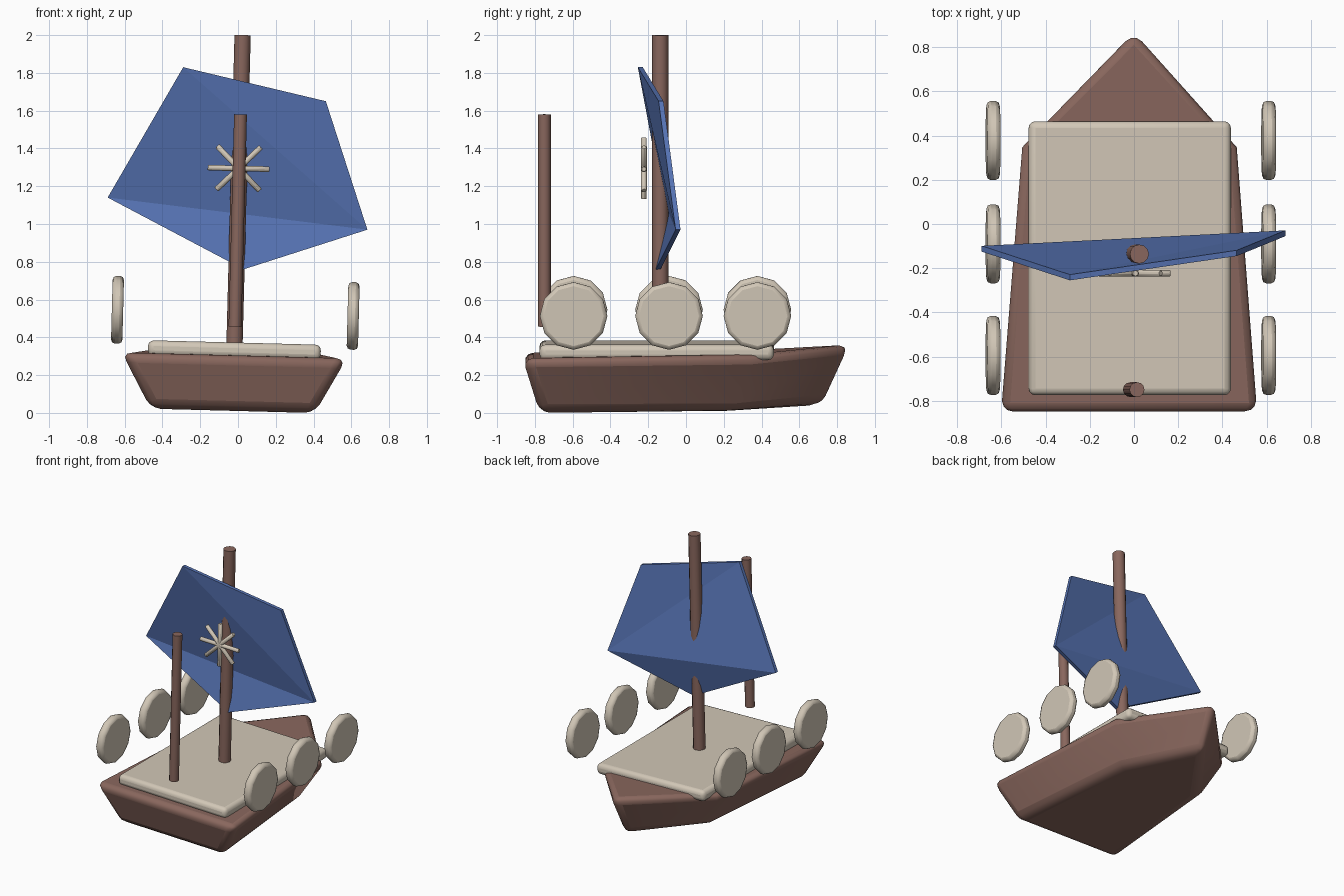
import bpy, bmesh, math
from mathutils import Matrix, Vector

if "Cube" in bpy.data.objects:
    bpy.data.objects.remove(bpy.data.objects["Cube"])

CX = -0.028                                    # symmetry plane before the list
LIST = Matrix.Rotation(math.radians(1.5), 4, 'Y')  # whole boat leans a little


def material(name, rgb):
    m = bpy.data.materials.new(name)
    m.diffuse_color = (*rgb, 1)
    m.use_nodes = True
    m.node_tree.nodes["Principled BSDF"].inputs["Base Color"].default_value = m.diffuse_color
    return m


WOOD = material("brown wood", (0.25, 0.135, 0.11))
CREAM = material("cream", (0.64, 0.57, 0.47))
BLUE = material("sail blue", (0.095, 0.175, 0.46))


def finish(bm, name, mat, matrix=LIST, bevel=0, segments=3, smooth=True):
    bmesh.ops.recalc_face_normals(bm, faces=bm.faces)
    mesh = bpy.data.meshes.new(name)
    bm.to_mesh(mesh)
    bm.free()
    mesh.transform(matrix)
    mesh.materials.append(mat)
    ob = bpy.data.objects.new(name, mesh)
    bpy.context.collection.objects.link(ob)
    if bevel:
        mod = ob.modifiers.new("Bevel", 'BEVEL')
        mod.width, mod.segments = bevel, segments
        mod.limit_method = 'ANGLE'
        mod.angle_limit = math.radians(35)
    if smooth:
        bpy.ops.object.select_all(action='DESELECT')
        ob.select_set(True)
        bpy.context.view_layer.objects.active = ob
        bpy.ops.object.shade_smooth_by_angle(angle=math.radians(35))
    return ob


def prism(bottom, top):
    """Solid between two matching loops of points."""
    bm = bmesh.new()
    a = [bm.verts.new(p) for p in bottom]
    b = [bm.verts.new(p) for p in top]
    n = len(a)
    bm.faces.new(a)
    bm.faces.new(b)
    for i in range(n):
        bm.faces.new((a[i], a[(i + 1) % n], b[(i + 1) % n], b[i]))
    return bm


def cylinder(name, mat, start, end, radius, sides, bevel=0, segments=2):
    start, end = Vector(start), Vector(end)
    axis = end - start
    bm = bmesh.new()
    bmesh.ops.create_cone(bm, cap_ends=True, segments=sides, radius1=radius,
                          radius2=radius, depth=axis.length)
    place = Matrix.Translation((start + end) / 2) @ axis.to_track_quat('Z', 'Y').to_matrix().to_4x4()
    return finish(bm, name, mat, LIST @ place, bevel, segments)


# Hull: stern, shoulder and bow stations, mirrored across the centre plane
def hull_loop(stations, bow):
    right = [(CX + x, y, z) for x, y, z in stations]
    left = [(CX - x, y, z) for x, y, z in reversed(stations)]
    return right + [(CX + 0.02, *bow)] + left


hull = prism(hull_loop([(0.44, -0.775, 0.010), (0.345, 0.24, 0.012)], (0.75, 0.045)),
             hull_loop([(0.60, -0.865, 0.303), (0.505, 0.36, 0.315)], (0.89, 0.365)))
finish(hull, "hull", WOOD, bevel=0.055)

# Deck slab
deck = bmesh.new()
bmesh.ops.create_cube(deck, size=1, matrix=Matrix.Translation((CX, -0.155, 0.331))
                      @ Matrix.Diagonal((0.915, 1.24, 0.082, 1)))
finish(deck, "deck", CREAM, bevel=0.03)

# Masts
cylinder("main_mast", WOOD, (CX, -0.136, 0.34), (CX, -0.136, 2.0), 0.043, 12)
cylinder("front_mast", WOOD, (CX, -0.75, 0.456), (CX, -0.75, 1.58), 0.034, 12)

# Round shields along both sides
for side, label in ((1, "right"), (-1, "left")):
    for i, y in enumerate((-0.595, -0.09, 0.378)):
        x = CX + side * 0.624
        cylinder(f"{label}_shield_{i + 1}", CREAM, (x - 0.03, y, 0.529),
                 (x + 0.03, y, 0.529), 0.179, 12, bevel=0.02)

# Sail: bent five-sided sheet with thickness
front = [(-0.29, -0.255, 1.83), (0.465, -0.145, 1.65), (0.685, -0.055, 0.97),
         (0.03, -0.16, 0.76), (-0.69, -0.125, 1.14)]
sail = bmesh.new()
f = [sail.verts.new(p) for p in front]
b = [sail.verts.new((x, y + 0.026, z)) for x, y, z in front]
for loop in (f, b):
    for tri in ((0, 1, 2), (0, 2, 4), (4, 2, 3)):
        sail.faces.new([loop[k] for k in tri])
for i in range(5):
    j = (i + 1) % 5
    sail.faces.new((f[i], f[j], b[j], b[i]))
finish(sail, "sail", BLUE, Matrix.Identity(4), smooth=False)

# Star emblem: four crossed rods in front of the sail
for k in range(4):
    a = k * math.pi / 4
    dx, dz = 0.163 * math.cos(a), 0.163 * math.sin(a)
    cx, cz = -0.031, 1.294
    cylinder(f"star_rod_{k + 1}", CREAM, (cx - dx, -0.223, cz - dz),
             (cx + dx, -0.223, cz + dz), 0.016, 10, bevel=0.004, segments=1)
